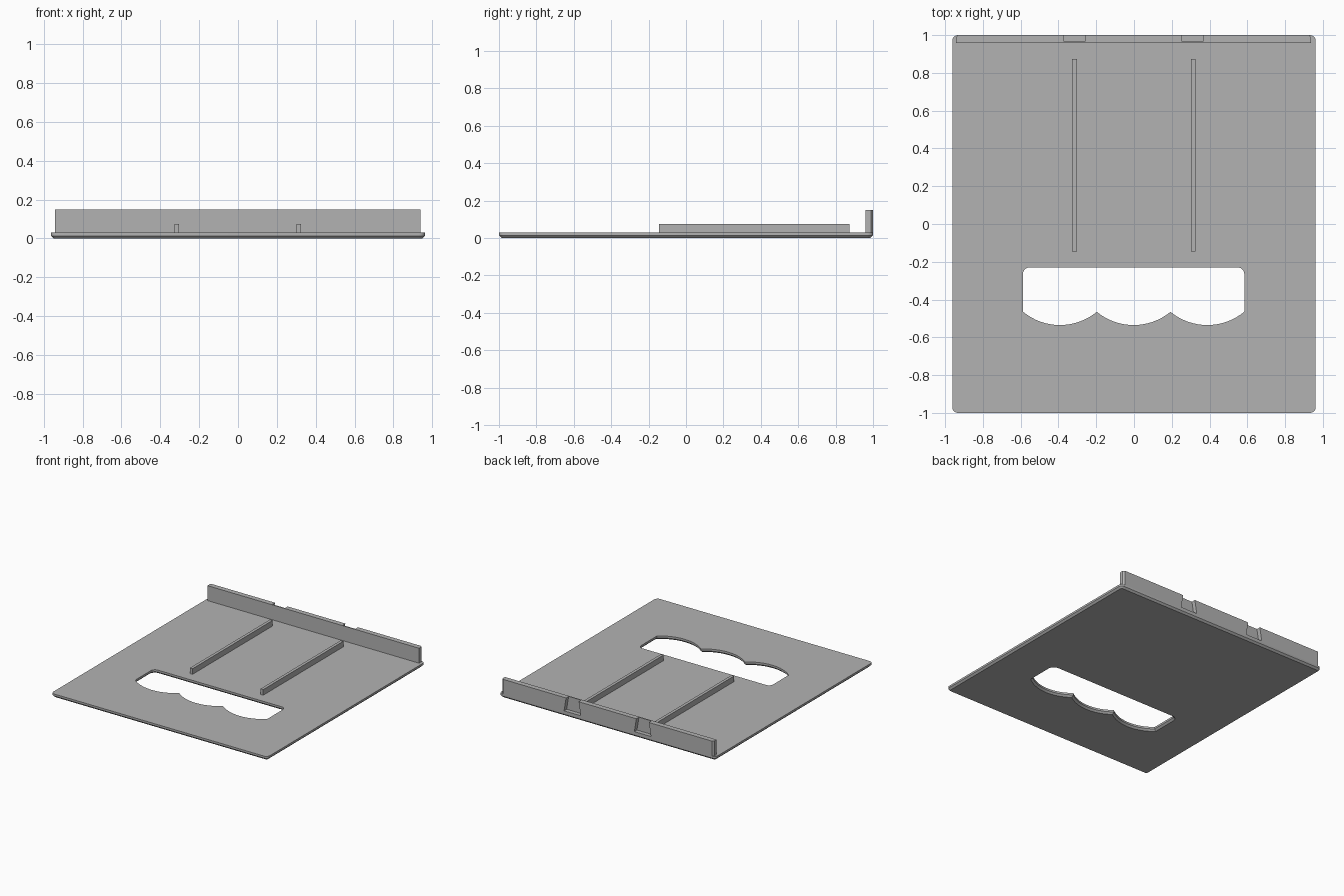
import bpy, bmesh
from math import sin, cos, pi, sqrt, asin

default = bpy.data.objects.get("Cube")
if default:
    bpy.data.objects.remove(default, do_unlink=True)

grey = bpy.data.materials.new("plain grey")
grey.use_nodes = True
colour = (0.45, 0.45, 0.45, 1)
grey.diffuse_color = colour
grey.node_tree.nodes["Principled BSDF"].inputs["Base Color"].default_value = colour

TOP = 0.03      # height of the plate's upper face
BEVEL = 0.014   # chamfer along the plate's lower edge


def finish(bm, name):
    bmesh.ops.recalc_face_normals(bm, faces=bm.faces)
    mesh = bpy.data.meshes.new(name)
    bm.to_mesh(mesh)
    bm.free()
    mesh.materials.append(grey)
    obj = bpy.data.objects.new(name, mesh)
    bpy.context.collection.objects.link(obj)
    return obj


def prism(name, base, offset):
    """Extrude a flat polygon along an offset."""
    bm = bmesh.new()
    face = bm.faces.new([bm.verts.new(p) for p in base])
    new = bmesh.ops.extrude_face_region(bm, geom=[face], use_keep_orig=True)["geom"]
    bmesh.ops.translate(bm, vec=offset, verts=[g for g in new if isinstance(g, bmesh.types.BMVert)])
    return finish(bm, name)


def box(name, x0, x1, y0, y1, z0, z1):
    return prism(name, [(x0, y0, z0), (x1, y0, z0), (x1, y1, z0), (x0, y1, z0)], (0, 0, z1 - z0))


def arc(cx, cy, r, a0, a1, steps):
    return [(cx + r * cos(a0 + (a1 - a0) * i / steps), cy + r * sin(a0 + (a1 - a0) * i / steps))
            for i in range(steps + 1)]


def plate_outline(inset):
    w, h, r = 0.962, 1.0, 0.03
    pts = []
    for k, (sx, sy) in enumerate([(1, 1), (-1, 1), (-1, -1), (1, -1)]):
        pts += arc(sx * (w - r), sy * (h - r), r - inset, k * pi / 2, (k + 1) * pi / 2, 6)
    return pts


def grip_outline(grow):
    """Opening with a straight rear edge and three finger scallops in front."""
    mid, half, pitch, r = -0.002, 0.586, 0.39, 0.307
    cy = -0.535 + r
    corner = 0.035
    pts = arc(mid + half - corner, -0.23 - corner, corner + grow, 0, pi / 2, 6)
    pts += arc(mid - half + corner, -0.23 - corner, corner + grow, pi / 2, pi, 6)
    big = r + grow
    inner = asin(pitch / 2 / big)
    outer = asin((half - pitch + grow) / big)
    for k in (-1, 0, 1):
        left = outer if k == -1 else inner
        right = outer if k == 1 else inner
        pts += arc(mid + k * pitch, cy, big, -pi / 2 - left, -pi / 2 + right, 16)
    return pts


# Plate: stacked outlines bridged into sides, with filled upper and lower faces
bm = bmesh.new()
layers = [(0, BEVEL), (BEVEL, 0), (TOP, 0)]
caps = {0: [], TOP: []}
for outline in (plate_outline, grip_outline):
    rings = []
    for z, inset in layers:
        ring = [bm.verts.new((x, y, z)) for x, y in outline(inset)]
        rings.append(ring)
        if z in caps:
            caps[z] += [bm.edges.new((ring[i - 1], ring[i])) for i in range(len(ring))]
    for low, high in zip(rings, rings[1:]):
        for i in range(len(low)):
            bm.faces.new((low[i - 1], low[i], high[i], high[i - 1]))
for edges in caps.values():
    bmesh.ops.triangle_fill(bm, use_beauty=True, edges=edges)
plate = finish(bm, "plate")

# Two long guide ribs
for side, x in (("right", -0.315), ("left", 0.313)):
    box(side + "_rib", x - 0.012, x + 0.012, -0.145, 0.873, TOP - 0.005, 0.075)

# Rear wall with trimmed back corners
x0, x1, front, back, trim = -0.943, 0.938, 0.959, 1.0, 0.012
plan = [(x0, front), (x1, front), (x1, back - trim), (x1 - trim, back), (x0 + trim, back), (x0, back - trim)]
wall = prism("rear_wall", [(x, y, TOP - 0.005) for x, y in plan], (0, 0, 0.125))

# Dovetail notches in the back of the wall, wider at the bottom
for x in (-0.315, 0.310):
    rim, floor, low, high = 0.056, 0.074, 0.042, 0.17
    slope = (floor - rim) / (0.15 - low)
    tip = rim - slope * (high - 0.15)
    profile = [(x - floor, low), (x + floor, low), (x + tip, high), (x - tip, high)]
    cutter = prism("notch_cutter", [(px, 0.967, pz) for px, pz in profile], (0, 0.1, 0))
    cutter.hide_render = True
    cut = wall.modifiers.new("notch", "BOOLEAN")
    cut.operation = "DIFFERENCE"
    cut.solver = "EXACT"
    cut.object = cutter
    bpy.context.view_layer.objects.active = wall
    bpy.ops.object.modifier_apply(modifier=cut.name)
    bpy.data.objects.remove(cutter, do_unlink=True)

# Smooth the rounded edges while keeping corners crisp
bpy.ops.object.select_all(action="DESELECT")
plate.select_set(True)
bpy.context.view_layer.objects.active = plate
bpy.ops.object.shade_smooth_by_angle()
